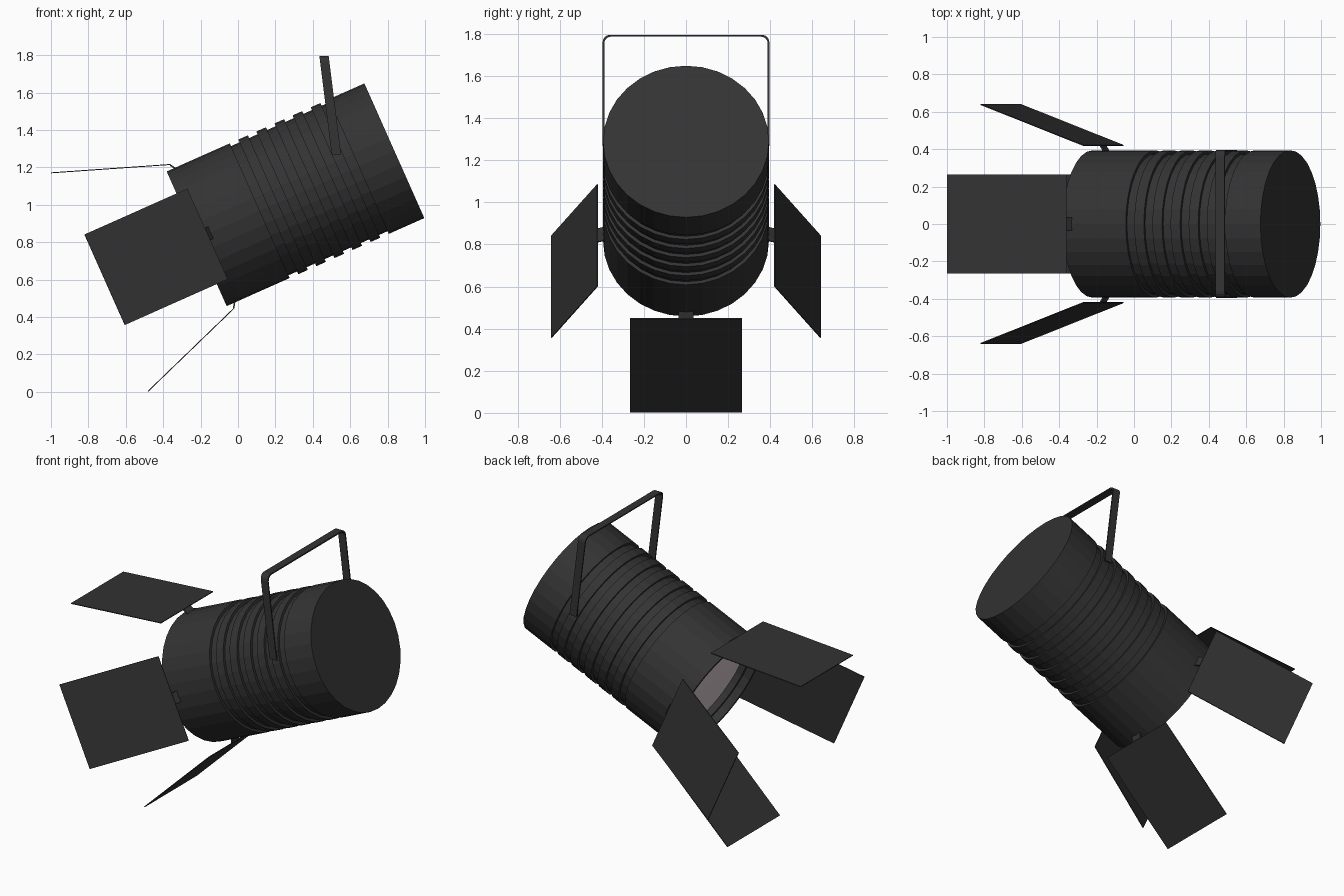
import bpy, bmesh, math
from mathutils import Matrix, Vector

if "Cube" in bpy.data.objects:
    bpy.data.objects.remove(bpy.data.objects["Cube"])


def material(name, rgb):
    m = bpy.data.materials.new(name)
    m.diffuse_color = (*rgb, 1)
    m.use_nodes = True
    m.node_tree.nodes["Principled BSDF"].inputs["Base Color"].default_value = m.diffuse_color
    return m


BLACK = material("charcoal metal", (0.033, 0.033, 0.033))
GLASS = material("pale lens", (0.68, 0.58, 0.61))

# Lamp frame: local z points out of the mouth, local x is "up", origin at the mouth centre
T = math.radians(24)
c, s = math.cos(T), math.sin(T)
LAMP = Matrix(((-s, 0, -c, -0.221), (0, 1, 0, 0), (c, 0, -s, 0.818), (0, 0, 0, 1)))


def finish(name, bm, mat, matrix):
    bmesh.ops.recalc_face_normals(bm, faces=bm.faces)
    me = bpy.data.meshes.new(name)
    bm.to_mesh(me)
    bm.free()
    me.materials.append(mat)
    ob = bpy.data.objects.new(name, me)
    bpy.context.collection.objects.link(ob)
    me.transform(matrix)
    return ob


def lathe(name, profile, mat, sides=32):
    """Spin (radius, z) points around local z; radius 0 closes an end."""
    bm = bmesh.new()
    verts = [bm.verts.new((r, 0, z)) for r, z in profile]
    edges = [bm.edges.new(p) for p in zip(verts, verts[1:])]
    bmesh.ops.spin(bm, geom=verts + edges, cent=(0, 0, 0), axis=(0, 0, 1),
                   angle=math.tau, steps=sides, use_duplicate=False)
    bmesh.ops.remove_doubles(bm, verts=bm.verts, dist=1e-4)
    return finish(name, bm, mat, LAMP)


def slab(name, p, q, width, thick, matrix):
    """Flat bar from p to q (x, z), spread along y."""
    p, q = Vector((p[0], 0, p[1])), Vector((q[0], 0, q[1]))
    d = (q - p).normalized()
    n = Vector((d.z, 0, -d.x))
    rot = Matrix((d, (0, 1, 0), n)).transposed().to_4x4()
    bm = bmesh.new()
    bmesh.ops.create_cube(bm, size=1, matrix=Matrix.Translation((p + q) / 2) @ rot
                          @ Matrix.Diagonal(((q - p).length, width, thick, 1)))
    return finish(name, bm, BLACK, matrix)


# Housing: closed back, six cooling grooves, hollow stepped mouth
R, L = 0.394, 1.157
profile = [(0, -L), (R, -L)]
for i in reversed(range(6)):
    z = -0.369 - 0.106 * i
    profile += [(R, z - 0.05), (R - 0.016, z - 0.05), (R - 0.016, z), (R, z)]
profile += [(R, 0), (0.375, 0), (0.375, -0.05), (0.355, -0.05), (0.355, -0.14), (0, -0.14)]
lathe("housing", profile, BLACK)

# Lens: nearly flat disc recessed inside the mouth
lathe("lens", [(0.354, -0.09), (0.25, -0.085), (0, -0.08)], GLASS)

# Four barn doors splayed 20 degrees, each on a small hinge tab
A = math.radians(20)
for k, side in enumerate(("top", "left", "bottom", "right")):
    m = LAMP @ Matrix.Rotation(k * math.pi / 2, 4, 'Z')
    z = -0.033 - 0.03 * (k % 2)
    hinge = (0.42, z)
    slab(side + "_door", hinge, (0.42 + 0.64 * math.sin(A), z + 0.64 * math.cos(A)), 0.53, 0.005, m)
    slab(side + "_hinge_tab", (0.38, z - 0.022), (0.418, z + 0.002), 0.07, 0.008, m)

# Yoke: leaning strap bent into an upside-down U, local (y, height) path
H, W, RAD = 0.527, 0.396, 0.035
half = [(W, 0)]
for i in range(5):
    a = math.pi / 8 * i
    half.append((W - RAD + RAD * math.cos(a), H - RAD + RAD * math.sin(a)))
outer = half + [(-y, h) for y, h in reversed(half)]
t = 0.008
inner = [(y * (W - t) / W, h - t * (h > 0) * (h / H) ** 8) for y, h in outer]
bm = bmesh.new()
rings = []
for (yo, ho), (yi, hi) in zip(outer, inner):
    rings.append([bm.verts.new(v) for v in ((-0.025, yo, ho), (0.025, yo, ho),
                                            (0.025, yi, hi), (-0.025, yi, hi))])
for a, b in zip(rings, rings[1:]):
    for j in range(4):
        bm.faces.new((a[j], a[(j + 1) % 4], b[(j + 1) % 4], b[j]))
bm.faces.new(rings[0])
bm.faces.new(rings[-1])
lean = Matrix.Identity(4)
lean[0][2] = -0.066 / H
finish("yoke", bm, BLACK, Matrix.Translation((0.526, 0, 1.268)) @ lean)
